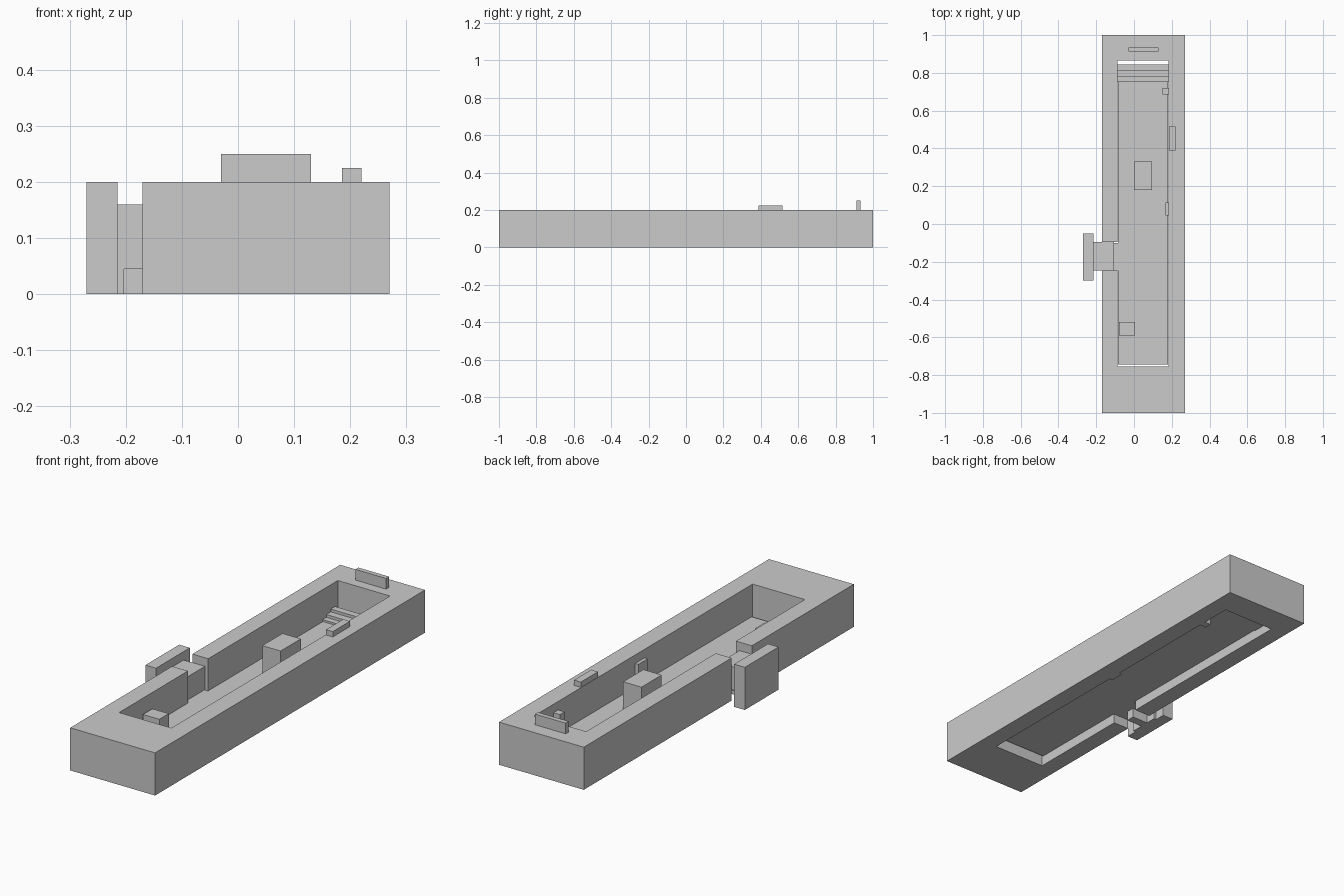
import bpy
import bmesh

if "Cube" in bpy.data.objects:
    bpy.data.objects.remove(bpy.data.objects["Cube"])


def prism(name, outline, z0, z1):
    """Extrude a flat outline from z0 to z1."""
    bm = bmesh.new()
    face = bm.faces.new([bm.verts.new((x, y, z0)) for x, y in outline])
    up = bmesh.ops.extrude_face_region(bm, geom=[face])["geom"]
    top = [v for v in up if isinstance(v, bmesh.types.BMVert)]
    bmesh.ops.translate(bm, verts=top, vec=(0, 0, z1 - z0))
    bmesh.ops.recalc_face_normals(bm, faces=bm.faces)
    mesh = bpy.data.meshes.new(name)
    bm.to_mesh(mesh)
    bm.free()
    obj = bpy.data.objects.new(name, mesh)
    bpy.context.collection.objects.link(obj)
    return obj


def box(name, x, y, z):
    return prism(name, [(x[0], y[0]), (x[1], y[0]), (x[1], y[1]), (x[0], y[1])], *z)


# Surrounding walls: one ring, open at the doorway on the left
prism("walls", [(-.17, -1), (.27, -1), (.27, 1), (-.17, 1),
                (-.17, -.095), (-.088, -.095), (-.088, .865), (.183, .865),
                (.183, -.755), (-.088, -.755), (-.088, -.245), (-.17, -.245)], 0, .2)

# Sunken floor with a tongue through the doorway
prism("floor", [(-.086, -.745), (.181, -.745), (.181, .775), (-.086, .775),
                (-.086, -.1), (-.215, -.1), (-.215, -.245), (-.086, -.245)], .045, .051)

# Doorway block, its supports and the outer panel
box("doorway_block", (-.215, -.105), (-.245, -.095), (.051, .16))
box("doorway_support", (-.215, -.203), (-.245, -.1), (0, .045))
box("doorway_stem", (-.203, -.12), (-.19, -.15), (0, .045))
box("outer_panel", (-.27, -.215), (-.3, -.05), (0, .2))

# Steps at the far end
for i, y in enumerate((.752, .78, .813)):
    box(f"step_{i + 1}", (-.088, .183), (y, .845 if i == 2 else y + .033),
        (.042, .06 + .013 * i))

# Blocks standing on the floor
box("tall_block", (0, .095), (.18, .33), (.051, .18))
box("low_block", (-.08, .005), (-.59, -.52), (.051, .13))

# Posts against the right wall
box("wall_post_back", (.15, .183), (.685, .72), (0, .16))
box("wall_post_middle", (.167, .183), (.045, .115), (0, .16))

# Pieces on the rim
box("rim_sign", (-.03, .13), (.912, .934), (.2, .25))
box("rim_bench", (.185, .22), (.388, .515), (.2, .225))
